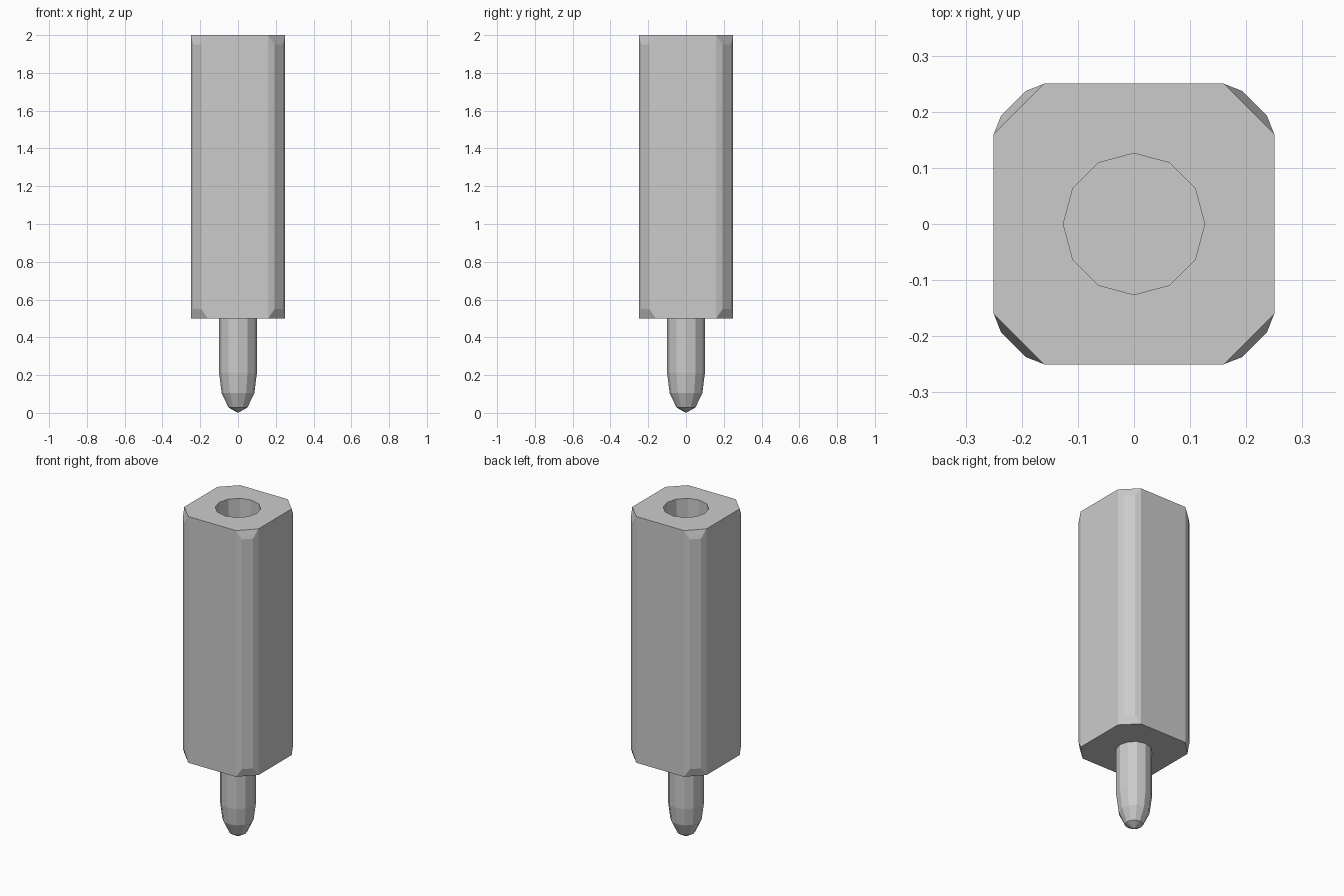
import bpy, bmesh
from math import sin, cos, pi

cube = bpy.data.objects.get("Cube")
if cube:
    bpy.data.objects.remove(cube, do_unlink=True)

grey = bpy.data.materials.new("plain_grey")
grey.use_nodes = True
colour = (0.6, 0.6, 0.6, 1)
grey.diffuse_color = colour
grey.node_tree.nodes["Principled BSDF"].inputs["Base Color"].default_value = colour


def finish(bm, name):
    bmesh.ops.recalc_face_normals(bm, faces=bm.faces)
    mesh = bpy.data.meshes.new(name)
    bm.to_mesh(mesh)
    bm.free()
    mesh.materials.append(grey)
    obj = bpy.data.objects.new(name, mesh)
    bpy.context.collection.objects.link(obj)
    return obj


def ring(bm, r, z, n=12):
    return [bm.verts.new((r * cos(2 * pi * i / n), r * sin(2 * pi * i / n), z))
            for i in range(n)]


def bridge(bm, a, b):
    for i in range(len(a)):
        j = (i + 1) % len(a)
        bm.faces.new((a[i], a[j], b[j], b[i]))


# Square post: corners rounded in three facets, clipped diagonally at both ends
TOP, BOTTOM, HALF = 2.0, 0.5, 0.25
EDGE, MID_OUT, MID_IN, CLIP = 0.16, 0.237, 0.193, 0.05
bm = bmesh.new()
corner = [(HALF, EDGE, 0), (MID_OUT, MID_IN, CLIP),
          (MID_IN, MID_OUT, CLIP), (EDGE, HALF, 0)]
low, high = [], []
for turn in range(4):
    for x, y, inset in corner:
        for _ in range(turn):
            x, y = -y, x
        low.append(bm.verts.new((x, y, BOTTOM + inset)))
        high.append(bm.verts.new((x, y, TOP - inset)))
bridge(bm, low, high)
for loop in (low, high):
    for k in range(0, 16, 4):
        bm.faces.new(loop[k:k + 4])
    bm.faces.new([v for i, v in enumerate(loop) if i % 4 in (0, 3)])
post = finish(bm, "post")

# Blind socket cut into the top of the post
bm = bmesh.new()
a, b = ring(bm, 0.126, TOP - 0.6), ring(bm, 0.126, TOP + 0.1)
bridge(bm, a, b)
bm.faces.new(a)
bm.faces.new(b)
cutter = finish(bm, "socket_cutter")
cutter.hide_render = True
cutter.hide_viewport = True
cut = post.modifiers.new("socket", "BOOLEAN")
cut.operation = "DIFFERENCE"
cut.solver = "EXACT"
cut.object = cutter

# Round pin with a rounded tip
RADIUS, TIP = 0.1, 0.21
bm = bmesh.new()
rings = [ring(bm, RADIUS, BOTTOM)]
for step in range(3):
    t = step * pi / 6
    rings.append(ring(bm, RADIUS * cos(t), TIP * (1 - sin(t))))
for a, b in zip(rings, rings[1:]):
    bridge(bm, a, b)
apex = bm.verts.new((0, 0, 0))
for i in range(12):
    bm.faces.new((rings[-1][i], rings[-1][(i + 1) % 12], apex))
bm.faces.new(rings[0])
finish(bm, "pin")
